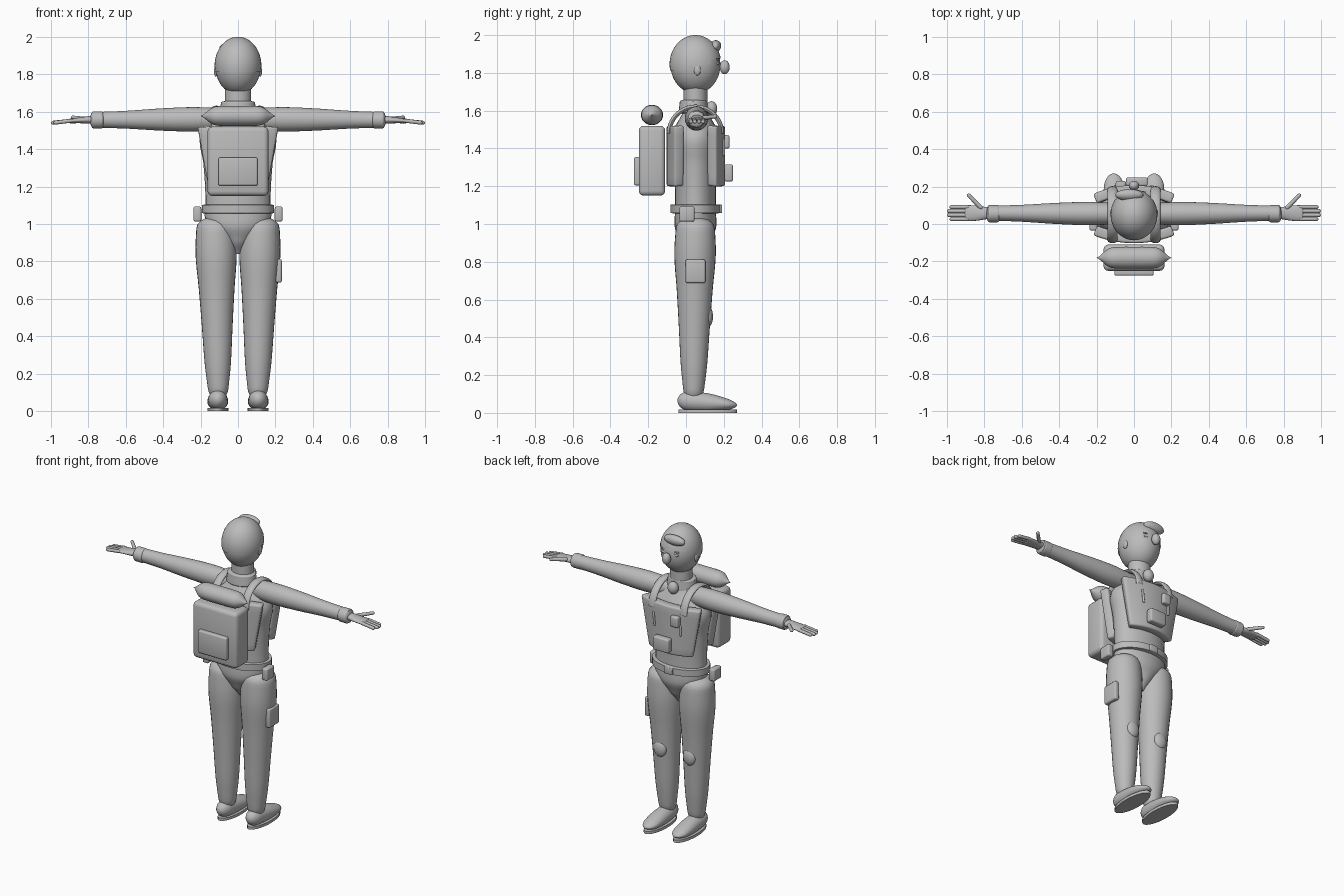
import bpy, bmesh, math
from mathutils import Vector, Matrix

default_cube = bpy.data.objects.get("Cube")
if default_cube:
    bpy.data.objects.remove(default_cube, do_unlink=True)

# One plain colour for everything
grey = bpy.data.materials.new("plain grey")
grey.use_nodes = True
colour = (.5, .5, .5, 1)
grey.diffuse_color = colour
grey.node_tree.nodes["Principled BSDF"].inputs["Base Color"].default_value = colour

X_AXIS = Vector((1, 0, 0))
Z_AXIS = Vector((0, 0, 1))
BODY_Y = .05
parts = []


def finish(name, bm, mirror):
    bmesh.ops.recalc_face_normals(bm, faces=bm.faces)
    mesh = bpy.data.meshes.new(name)
    bm.to_mesh(mesh)
    bm.free()
    mesh.materials.append(grey)
    part = bpy.data.objects.new(name, mesh)
    bpy.context.collection.objects.link(part)
    if mirror:
        modifier = part.modifiers.new("Mirror", "MIRROR")
        modifier.use_mirror_merge = False
    parts.append(part)
    return part


def sample(values, t):
    """Smooth curve through evenly spaced values, t from start to end."""
    last = len(values) - 1
    i = min(int(t * last), max(last - 1, 0))
    before, a, b, after = (values[min(max(k, 0), last)] for k in range(i - 1, i + 3))
    f = t * last - i
    slope_a, slope_b = (b - before) / 2, (after - a) / 2
    ease = f * f * (3 - 2 * f)
    return a + (b - a) * ease + slope_a * f * (1 - f) ** 2 - slope_b * f * f * (1 - f)


def limb(name, start, end, widths, flat=(1,), cap=0, mirror=False, steps=30, sides=28):
    """Oval tube from start to end; flat is depth over width, cap rounds both ends."""
    bm = bmesh.new()
    start, end = Vector(start), Vector(end)
    length = (end - start).length
    along = (end - start) / length
    side = X_AXIS if abs(along.z) > .8 else Z_AXIS.cross(along).normalized()
    up = along.cross(side)
    rings = []
    for step in range(steps + 1):
        t = (1 - math.cos(math.pi * step / steps)) / 2
        from_end = min(t, 1 - t) * length
        rounding = math.sqrt(max(0, 1 - (1 - from_end / cap) ** 2)) if from_end < cap else 1
        width = max(sample(widths, t) * rounding, .001)
        depth = width * sample(flat, t)
        centre = start.lerp(end, t)
        angles = [math.tau * k / sides for k in range(sides)]
        rings.append([bm.verts.new(centre + side * width * math.cos(angle)
                                   + up * depth * math.sin(angle)) for angle in angles])
    for low, high in zip(rings, rings[1:]):
        for k in range(sides):
            bm.faces.new((low[k - 1], low[k], high[k], high[k - 1]))
    bm.faces.new(rings[0])
    bm.faces.new(rings[-1])
    return finish(name, bm, mirror)


def box(name, centre, size, rounding=.01, mirror=False):
    bm = bmesh.new()
    bmesh.ops.create_cube(bm, size=1)
    bmesh.ops.scale(bm, vec=size, verts=bm.verts)
    bmesh.ops.bevel(bm, geom=bm.edges[:], offset=rounding, segments=3,
                    profile=.5, affect="EDGES")
    bmesh.ops.translate(bm, vec=centre, verts=bm.verts)
    return finish(name, bm, mirror)


def ball(name, centre, radii, mirror=False, tilt=0, keep=None):
    bm = bmesh.new()
    bmesh.ops.create_uvsphere(bm, u_segments=40, v_segments=30, radius=1)
    bmesh.ops.scale(bm, vec=radii, verts=bm.verts)
    bmesh.ops.rotate(bm, matrix=Matrix.Rotation(tilt, 3, "X"), verts=bm.verts)
    bmesh.ops.translate(bm, vec=centre, verts=bm.verts)
    if keep:
        dropped = [face for face in bm.faces if not keep(face.calc_center_median())]
        bmesh.ops.delete(bm, geom=dropped, context="FACES")
    return finish(name, bm, mirror)


def vest_plate(name, middle_y, edge_y, bottom=1.2, top=1.52):
    """Thick panel wrapped round the torso, wider at the top."""
    bm = bmesh.new()
    bmesh.ops.create_grid(bm, x_segments=16, y_segments=6, size=1)
    for vert in bm.verts:
        u, rise = vert.co.x, (vert.co.y + 1) / 2
        vert.co.x = u * (.15 + .06 * rise)
        vert.co.y = middle_y + (edge_y - middle_y) * u * u
        vert.co.z = bottom + (top - bottom) * rise
    plate = finish(name, bm, mirror=False)
    solid = plate.modifiers.new("Thickness", "SOLIDIFY")
    solid.thickness, solid.offset = .055, 0
    bevel = plate.modifiers.new("Rounding", "BEVEL")
    bevel.width, bevel.segments = .012, 3
    bevel.angle_limit = math.radians(50)


def shoulder_strap(name, x, radius, base):
    """Flattened band spun in a half circle over the shoulder."""
    bm = bmesh.new()
    bmesh.ops.create_circle(bm, segments=16, radius=1)
    bmesh.ops.scale(bm, vec=(.026, .012, 1), verts=bm.verts)
    bmesh.ops.translate(bm, vec=(x, BODY_Y + radius, base), verts=bm.verts)
    bmesh.ops.spin(bm, geom=bm.edges[:], cent=(x, BODY_Y, base), axis=X_AXIS,
                   angle=math.pi, steps=20)
    return finish(name, bm, mirror=True)


def hairline(point):
    return point.z > (.81 if point.y < .08 else .845 if point.y < .13 else .88) + 1


# Head, hair and face
ball("head", centre=(0, BODY_Y, 1.843), radii=(.121, .132, .152))
ball("hair", centre=(0, BODY_Y, 1.845), radii=(.125, .137, .155), keep=hairline)
ball("forelock", centre=(-.025, .155, 1.94), radii=(.075, .03, .034), tilt=-.5)
ball("nose", centre=(0, .205, 1.83), radii=(.027, .026, .037))
ball("eye", centre=(.045, .168, 1.85), radii=(.016, .008, .009), mirror=True)
box("eyebrow", centre=(.045, .168, 1.87), size=(.04, .012, .008), rounding=.003, mirror=True)
ball("ear", centre=(.118, .06, 1.815), radii=(.01, .018, .028), mirror=True)

# Neck, collar and throat knot
limb("neck", start=(0, BODY_Y, 1.58), end=(0, BODY_Y, 1.74), widths=(.07, .07), flat=(.9,))
limb("collar", start=(0, .04, 1.58), end=(0, .04, 1.66), widths=(.1, .09), flat=(.8,), cap=.01)
ball("throat_knot", centre=(0, .135, 1.61), radii=(.035, .03, .04))

# Torso and pelvis
limb("torso", start=(0, BODY_Y, 1.62), end=(0, BODY_Y, 1.03),
     widths=(.09, .2, .185, .175, .175), flat=(.62,))
limb("pelvis", start=(0, BODY_Y, 1.06), end=(0, BODY_Y, .84),
     widths=(.18, .16, .08, .02), flat=(.6, .8, 1.5))

# Vest, shoulder straps and chest gear
vest_plate("front_vest_plate", middle_y=.18, edge_y=.135)
vest_plate("back_vest_plate", middle_y=-.075, edge_y=-.035)
shoulder_strap("shoulder_strap", x=.115, radius=.14, base=1.48)
box("lower_chest_pouch", centre=(.015, .226, 1.27), size=(.115, .045, .09))
box("upper_chest_pouch", centre=(-.07, .21, 1.435), size=(.055, .04, .07))
limb("chest_cord", start=(.1, .2, 1.45), end=(.09, .2, 1.36), widths=(.007,), cap=.007)
limb("chest_pen", start=(-.1, .2, 1.41), end=(-.1, .2, 1.34), widths=(.007,), cap=.007)

# Belt, buckle and pouches
limb("belt", start=(0, BODY_Y, 1.055), end=(0, BODY_Y, 1.105),
     widths=(.192,), flat=(.69,), cap=.003, sides=40)
box("belt_buckle", centre=(0, .18, 1.08), size=(.06, .022, .045), rounding=.005)
box("hip_pouch", centre=(.217, .005, 1.053), size=(.042, .08, .08), mirror=True)
box("thigh_pouch", centre=(.217, BODY_Y, .75), size=(.034, .105, .125))

# Backpack with pocket and bedroll
box("backpack", centre=(0, -.18, 1.335), size=(.325, .14, .37), rounding=.025)
box("backpack_pocket", centre=(0, -.256, 1.28), size=(.21, .04, .15))
limb("bedroll", start=(-.2, -.18, 1.577), end=(.2, -.18, 1.577),
     widths=(0, .05, .058, .058, .058, .05, 0), flat=(.92,))

# Arms and cuffs
limb("arm", start=(.06, .055, 1.56), end=(.78, .058, 1.556),
     widths=(.055, .062, .056, .045, .04), flat=(1.05,), mirror=True)
limb("cuff", start=(.71, .055, 1.556), end=(.79, .055, 1.556),
     widths=(.046,), cap=.02, mirror=True)

# Hands
limb("palm", start=(.77, .058, 1.558), end=(.905, .058, 1.55),
     widths=(.03, .04, .043), flat=(.7, .4, .3), cap=.01, mirror=True)
for place, finger in enumerate(("little", "ring", "middle", "index")):
    finger_y = .026 + .0215 * place
    tip_x = .985 + .015 * math.sin(math.pi * place / 3)
    limb(finger + "_finger", start=(.88, finger_y, 1.553), end=(tip_x, finger_y, 1.54),
         widths=(.0105,), cap=.01, mirror=True, steps=16, sides=12)
limb("thumb", start=(.81, .08, 1.56), end=(.89, .16, 1.57),
     widths=(.012, .01), cap=.01, mirror=True, steps=16, sides=12)

# Legs and knee pads
limb("leg", start=(.12, BODY_Y, 1.04), end=(.105, .04, .06),
     widths=(.1, .11, .095, .082, .07, .05), cap=.06, mirror=True)
ball("knee_pad", centre=(.108, .115, .51), radii=(.045, .028, .056), mirror=True)

# Shoes
limb("shoe", start=(.108, -.045, .068), end=(.108, .27, .04),
     widths=(.045, .053, .055, .045), flat=(1.1, .9, .5), cap=.06, mirror=True)
limb("sole", start=(.108, .115, 0), end=(.108, .115, .018),
     widths=(.056,), flat=(2.75,), mirror=True)

# Smooth shading with sharp edges kept
bpy.ops.object.select_all(action="DESELECT")
for part in parts:
    part.select_set(True)
bpy.context.view_layer.objects.active = parts[0]
bpy.ops.object.shade_smooth_by_angle(angle=math.radians(40))
